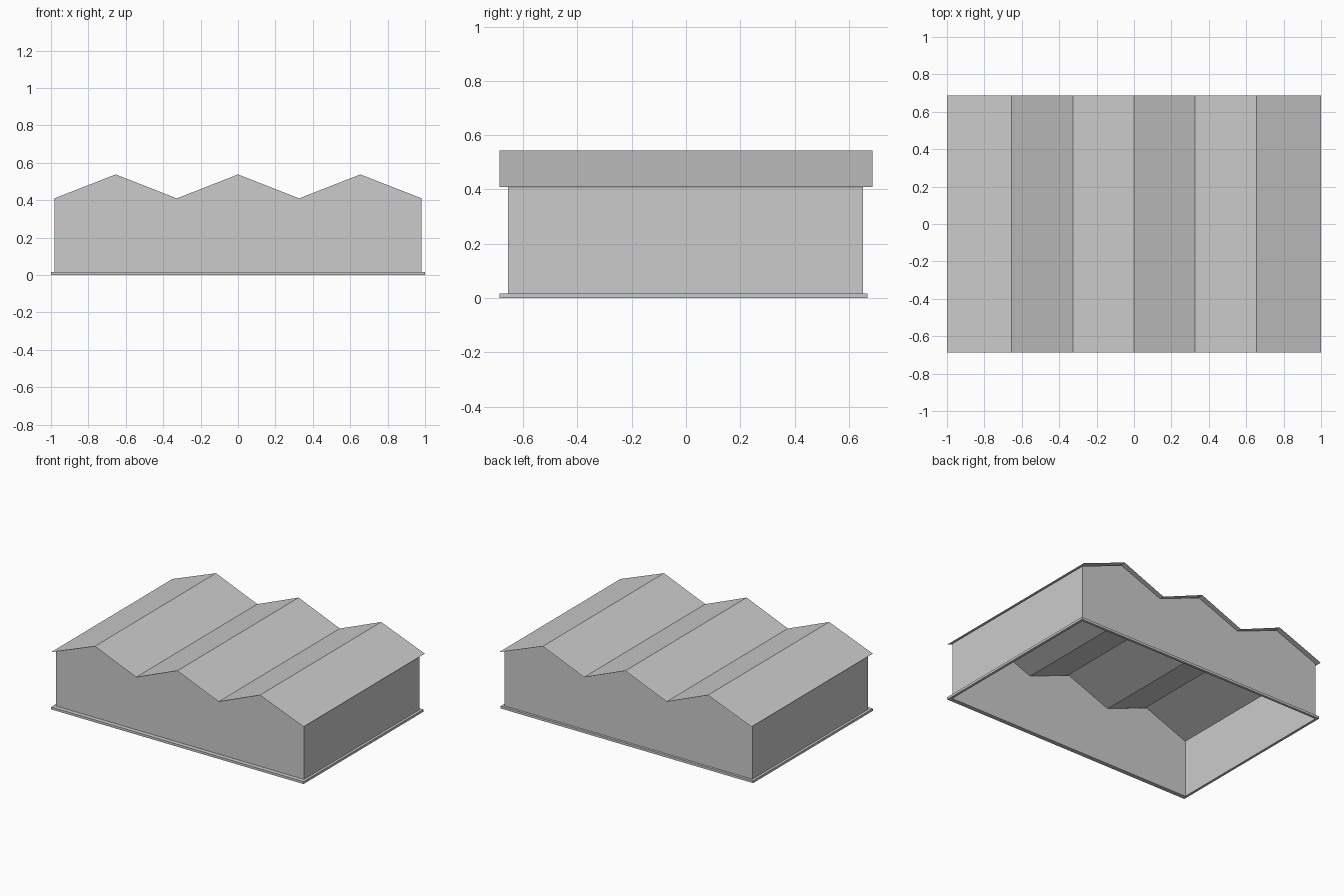
import bpy

cube = bpy.data.objects.get("Cube")
if cube:
    bpy.data.objects.remove(cube, do_unlink=True)

grey = bpy.data.materials.new("plain grey")
grey.use_nodes = True
colour = (0.6, 0.6, 0.6, 1)
grey.diffuse_color = colour
grey.node_tree.nodes["Principled BSDF"].inputs["Base Color"].default_value = colour

BASE_TOP, EAVES, WALL_PEAK, RIDGE = 0.017, 0.41, 0.538, 0.544
BAY = 0.327                     # half the width of one roof bay
WALL_X, WALL_FRONT, WALL_BACK = 0.982, -0.655, 0.652
ROOF_Y = 0.686


def add_mesh(name, verts, faces):
    mesh = bpy.data.meshes.new(name)
    mesh.from_pydata(verts, [], faces)
    mesh.materials.append(grey)
    obj = bpy.data.objects.new(name, mesh)
    bpy.context.collection.objects.link(obj)
    return obj


def rectangle(x, y0, y1, z):
    return [(-x, y0, z), (x, y0, z), (x, y1, z), (-x, y1, z)]


# Plinth: a low hollow frame around the foot of the walls
rings = [rectangle(1, -0.686, 0.669, 0), rectangle(1, -0.686, 0.669, BASE_TOP),
         rectangle(WALL_X, WALL_FRONT, WALL_BACK, BASE_TOP),
         rectangle(WALL_X, WALL_FRONT, WALL_BACK, 0)]
faces = []
for r in range(4):
    for i in range(4):
        j, s = (i + 1) % 4, (r + 1) % 4
        faces.append((r * 4 + i, r * 4 + j, s * 4 + j, s * 4 + i))
add_mesh("plinth", [v for ring in rings for v in ring], faces)

# Zigzag across the three bays, alternating valley and peak
steps = range(-3, 4)


def zigzag(half_width, low, high):
    return [(max(-half_width, min(half_width, s * BAY if abs(s) < 3 else s)),
             high if s % 2 == 0 else low) for s in steps]


# Side walls: open-bottomed thin sheets
for name, side in (("left_wall", 1), ("right_wall", -1)):
    x = side * WALL_X
    quad = [(x, WALL_FRONT, BASE_TOP), (x, WALL_BACK, BASE_TOP),
            (x, WALL_BACK, EAVES), (x, WALL_FRONT, EAVES)]
    add_mesh(name, quad, [(0, 1, 2, 3) if side > 0 else (3, 2, 1, 0)])

# End walls with three gables each
for name, y, front in (("front_wall", WALL_FRONT, True), ("back_wall", WALL_BACK, False)):
    outline = [(-WALL_X, y, BASE_TOP), (WALL_X, y, BASE_TOP)]
    outline += [(x, y, z) for x, z in reversed(zigzag(WALL_X, EAVES, WALL_PEAK))]
    order = list(range(len(outline)))
    add_mesh(name, outline, [order if front else order[::-1]])

# Roof: one folded sheet overhanging all round
profile = zigzag(1, EAVES, RIDGE)
verts = [(x, y, z) for x, z in profile for y in (-ROOF_Y, ROOF_Y)]
add_mesh("roof", verts, [(2 * i, 2 * i + 2, 2 * i + 3, 2 * i + 1)
                         for i in range(len(profile) - 1)])
